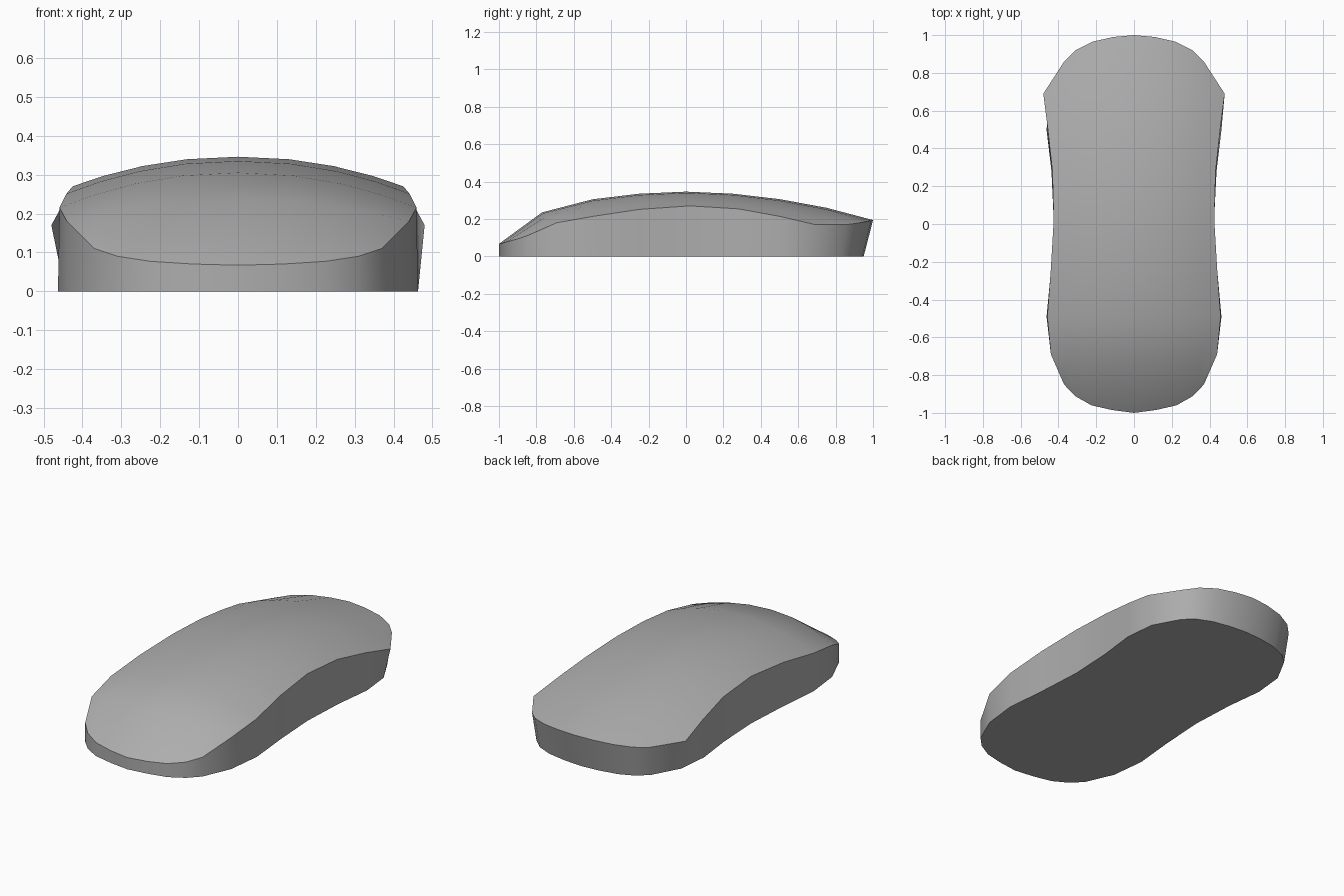
import bpy, bmesh, math

if "Cube" in bpy.data.objects:
    bpy.data.objects.remove(bpy.data.objects["Cube"])

# Column positions across the half width
FR = [0, 0.31, 0.58, 0.81, 1]
# Front and back rim arcs, centre to corner: x, y, z
front = [(0, -1, .067), (.115, -.985, .07), (.225, -.96, .077), (.31, -.912, .09), (.37, -.85, .11)]
back = [(0, 1, .194), (.11, .99, .191), (.22, .965, .186), (.31, .92, .178), (.37, .86, .17)]
# Cross rows: centre y, centre z, edge x, edge y, edge z
rows = [(-.77, .235, .44, -.69, .18), (-.5, .305, .459, -.49, .215),
        (-.25, .335, .441, -.25, .251), (0, .346, .425, .02, .27),
        (.25, .335, .432, .28, .254), (.5, .306, .456, .5, .214),
        (.75, .26, .48, .69, .17)]
# Half width of the base under each cross row
base_x = [.44, .463, .44, .424, .437, .463, .445]


def cross_row(cy, cz, ex, ey, ez):
    return [(ex * f, cy + (ey - cy) * f ** 2, cz + (ez - cz) * f ** 2.1) for f in FR]


# Domed top as a grid of mirrored rows
bm = bmesh.new()
grid = []
for half in [front] + [cross_row(*r) for r in rows] + [back]:
    full = [(-x, y, z) for x, y, z in half[:0:-1]] + half
    grid.append([bm.verts.new(p) for p in full])
for a, b in zip(grid, grid[1:]):
    for i in range(len(a) - 1):
        bm.faces.new((a[i], a[i + 1], b[i + 1], b[i]))

# Side wall outline and base outline; the back wall leans outward
right = [r[-1] for r in grid[1:-1]]
left = [r[0] for r in grid[1:-1]]
rim = grid[0] + right + grid[-1][::-1] + left[::-1]
foot = [(v.co.x, v.co.y) for v in grid[0]]
side = [(x, v.co.y - (.012 if v.co.y > .6 else 0)) for x, v in zip(base_x, right)]
foot += side
foot += [(v.co.x * .98, v.co.y - .05 + .02 * (v.co.x / .37) ** 2) for v in grid[-1][::-1]]
foot += [(-x, y) for x, y in side[::-1]]
base = [bm.verts.new((x, y, 0)) for x, y in foot]
n = len(rim)
for i in range(n):
    j = (i + 1) % n
    bm.faces.new((base[i], base[j], rim[j], rim[i]))
bm.faces.new(base[::-1])
bmesh.ops.recalc_face_normals(bm, faces=bm.faces)

# Mid-grey body
mat = bpy.data.materials.new("mid_grey")
mat.diffuse_color = (.42, .42, .42, 1)
mat.use_nodes = True
mat.node_tree.nodes["Principled BSDF"].inputs["Base Color"].default_value = mat.diffuse_color
mesh = bpy.data.meshes.new("mouse_body")
bm.to_mesh(mesh)
bm.free()
mesh.materials.append(mat)
body = bpy.data.objects.new("mouse_body", mesh)
bpy.context.collection.objects.link(body)
bpy.context.view_layer.objects.active = body
body.select_set(True)
bpy.ops.object.shade_smooth_by_angle(angle=math.radians(42))
